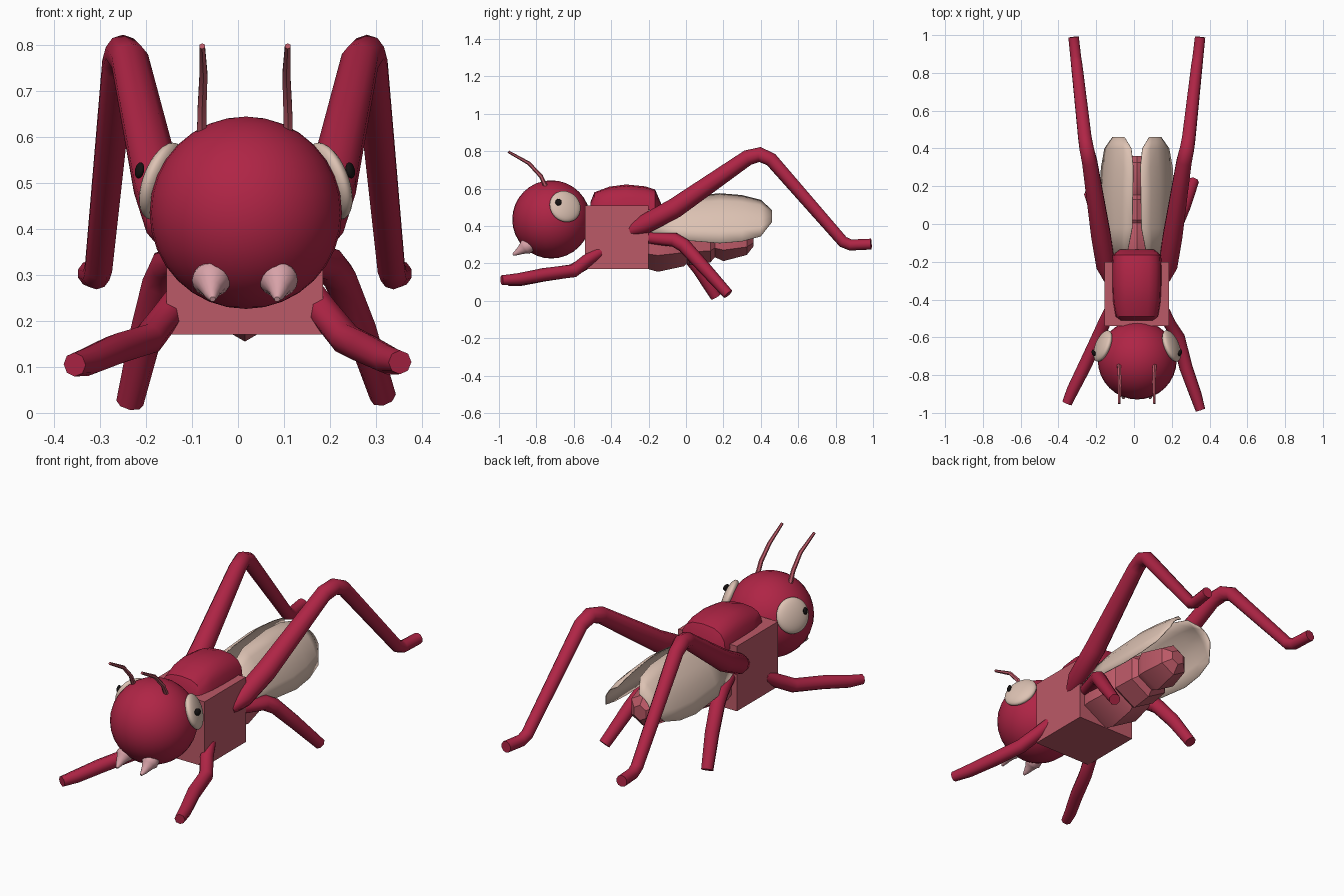
import bpy, bmesh, math
from mathutils import Vector

cube = bpy.data.objects.get("Cube")
if cube:
    bpy.data.objects.remove(cube, do_unlink=True)

CX = 0.015  # body centre line


def material(name, rgb):
    m = bpy.data.materials.new(name)
    m.use_nodes = True
    m.diffuse_color = (*rgb, 1)
    m.node_tree.nodes["Principled BSDF"].inputs["Base Color"].default_value = (*rgb, 1)
    return m


crimson = material("crimson", (0.43, 0.018, 0.06))
rose = material("rose", (0.50, 0.10, 0.135))
cream = material("cream", (0.72, 0.54, 0.45))
blush = material("blush", (0.68, 0.36, 0.39))
black = material("black", (0.008, 0.006, 0.006))


def finish(name, bm, mat, angle=40):
    bmesh.ops.recalc_face_normals(bm, faces=bm.faces)
    mesh = bpy.data.meshes.new(name)
    bm.to_mesh(mesh)
    bm.free()
    mesh.materials.append(mat)
    ob = bpy.data.objects.new(name, mesh)
    bpy.context.collection.objects.link(ob)
    bpy.ops.object.select_all(action="DESELECT")
    ob.select_set(True)
    bpy.context.view_layer.objects.active = ob
    bpy.ops.object.shade_smooth_by_angle(angle=math.radians(angle))
    return ob


def loft(name, rings, mat, closed=True, angle=40):
    """Skin a list of point rings; closed rings get end caps."""
    bm = bmesh.new()
    rows = [[bm.verts.new(p) for p in ring] for ring in rings]
    n = len(rows[0])
    for a, b in zip(rows, rows[1:]):
        for i in range(n if closed else n - 1):
            j = (i + 1) % n
            bm.faces.new((a[i], a[j], b[j], b[i]))
    if closed:
        bm.faces.new(rows[0])
        bm.faces.new(rows[-1])
    return finish(name, bm, mat, angle)


def tube(name, path, mat, sides=8, angle=50):
    """Tapered tube through points given as (x, y, z, radius)."""
    pts = [Vector(p[:3]) for p in path]
    rings = []
    for i, p in enumerate(pts):
        before, after = pts[max(i - 1, 0)], pts[min(i + 1, len(pts) - 1)]
        t = Vector()
        if i > 0:
            t += (p - before).normalized()
        if i < len(pts) - 1:
            t += (after - p).normalized()
        t.normalize()
        u = (Vector((1, 0, 0)) - t * t.x).normalized()
        v = t.cross(u)
        ring = []
        for k in range(sides):
            a = math.tau * k / sides + math.pi / 2
            ring.append(p + (u * math.cos(a) + v * math.sin(a)) * path[i][3])
        rings.append(ring)
    return loft(name, rings, mat, True, angle)


def ball(name, centre, radius, mat, flat=1.0, axis=None, seg=32):
    """Sphere, optionally flattened along an axis."""
    bm = bmesh.new()
    bmesh.ops.create_uvsphere(bm, u_segments=seg, v_segments=seg // 2, radius=radius)
    for v in bm.verts:
        v.co.z *= flat
    if axis:
        q = axis.to_track_quat("Z", "Y")
        for v in bm.verts:
            v.co = q @ v.co
    bmesh.ops.translate(bm, verts=bm.verts, vec=centre)
    return finish(name, bm, mat, 60)


# Head
head_centre = Vector((CX + 0.002, -0.72, 0.435))
ball("head", head_centre, 0.209, crimson)

# Thorax block
bm = bmesh.new()
bmesh.ops.create_cube(bm, size=0.34)
bmesh.ops.translate(bm, verts=bm.verts, vec=(CX, -0.37, 0.34))
finish("thorax", bm, rose)

# Domed shell on top of the thorax: y, half width, base height, crown height
shell = [(-0.51, 0.09, 0.49, 0.53), (-0.49, 0.115, 0.49, 0.58), (-0.41, 0.128, 0.49, 0.61),
         (-0.32, 0.132, 0.49, 0.622), (-0.22, 0.132, 0.49, 0.612),
         (-0.165, 0.128, 0.48, 0.595), (-0.135, 0.09, 0.48, 0.525)]
rings = []
for y, w, base, crown in shell:
    ring = []
    for k in range(9):
        a = math.pi * k / 8
        c, s = math.cos(a), math.sin(a)
        ring.append((CX + w * math.copysign(abs(c) ** 0.75, c), y, base + (crown - base) * s ** 0.75))
    rings.append(ring)
loft("back_shell", rings, crimson, True, 45)

# Abdomen segments, six-sided barrels: y, radius
segments = [
    [(-0.24, 0.15), (-0.15, 0.175), (-0.01, 0.145), (0.02, 0.11)],
    [(-0.02, 0.11), (0.02, 0.14), (0.13, 0.125), (0.16, 0.09)],
    [(0.14, 0.09), (0.20, 0.118), (0.325, 0.085), (0.36, 0.04)],
]
for i, seg in enumerate(segments):
    tube("abdomen_segment_%d" % (i + 1), [(CX, y, 0.33, r) for y, r in seg], rose, 6, 35)

# Wings: y, inner x and z, outer x and z
wing = [(-0.20, 0.06, 0.49, 0.155, 0.37), (-0.02, 0.025, 0.555, 0.19, 0.325),
        (0.18, 0.022, 0.575, 0.198, 0.308), (0.30, 0.02, 0.565, 0.19, 0.318),
        (0.40, 0.03, 0.54, 0.172, 0.345), (0.46, 0.065, 0.485, 0.13, 0.42)]
for side, label in ((1, "left"), (-1, "right")):
    rings = []
    for y, xi, zi, xo, zo in wing:
        ring = []
        for k in range(6):
            t = k / 5
            bulge = 0.12 * math.sin(math.pi * t)
            x = xi + (xo - xi) * t + (zi - zo) * bulge
            z = zi + (zo - zi) * t + (xo - xi) * bulge
            ring.append((CX + side * x, y, z))
        rings.append(ring)
    ob = loft(label + "_wing", rings, cream, False, 60)
    solid = ob.modifiers.new("thickness", "SOLIDIFY")
    solid.thickness = 0.004

# Paired parts: hind legs, eyes, feelers, jaws
hind = [(0.145, -0.295, 0.375, 0.03), (0.165, -0.22, 0.41, 0.052), (0.19, -0.06, 0.495, 0.054),
        (0.25, 0.33, 0.765, 0.042), (0.265, 0.395, 0.782, 0.04), (0.275, 0.455, 0.755, 0.037),
        (0.318, 0.84, 0.315, 0.031), (0.323, 0.88, 0.298, 0.03), (0.335, 0.99, 0.303, 0.029)]
feeler = [(0.094, -0.745, 0.60, 0.012), (0.093, -0.775, 0.665, 0.011),
          (0.09, -0.84, 0.735, 0.01), (0.093, -0.95, 0.797, 0.007)]
jaw = [(0.073, -0.83, 0.30, 0.036), (0.073, -0.858, 0.288, 0.042), (0.073, -0.868, 0.281, 0.033),
       (0.073, -0.888, 0.268, 0.022), (0.072, -0.905, 0.257, 0.015), (0.07, -0.925, 0.247, 0.006)]
for side, label in ((1, "left"), (-1, "right")):
    for name, path, mat, sides in (("hind_leg", hind, crimson, 10), ("feeler", feeler, rose, 6),
                                   ("jaw", jaw, blush, 16)):
        tube(label + "_" + name, [(CX + side * x, y, z, r) for x, y, z, r in path], mat, sides)
    out = Vector((side * 0.185, 0.075, 0.07)).normalized()
    eye = head_centre + out * 0.208
    ball(label + "_eye", eye, 0.088, cream, 0.34, out)
    pupil = Vector((CX + side * 0.229, -0.682, 0.527))
    ball(label + "_pupil", pupil, 0.018, black, 0.5, Vector((side, -0.3, 0.2)), 16)

# Front and middle legs, each posed on its own
legs = {
    "left_front_leg": [(0.16, -0.46, 0.26, 0.03), (0.19, -0.53, 0.215, 0.034), (0.235, -0.60, 0.16, 0.035),
                       (0.275, -0.76, 0.14, 0.035), (0.325, -0.90, 0.115, 0.032), (0.352, -0.985, 0.11, 0.026)],
    "right_front_leg": [(-0.13, -0.46, 0.25, 0.03), (-0.16, -0.53, 0.205, 0.034), (-0.195, -0.61, 0.16, 0.035),
                        (-0.265, -0.76, 0.138, 0.035), (-0.325, -0.88, 0.112, 0.032), (-0.355, -0.95, 0.105, 0.026)],
    "left_middle_leg": [(0.14, -0.23, 0.34, 0.03), (0.195, -0.06, 0.325, 0.038), (0.22, -0.01, 0.295, 0.038),
                        (0.265, 0.09, 0.185, 0.035), (0.315, 0.225, 0.035, 0.029)],
    "right_middle_leg": [(-0.11, -0.21, 0.34, 0.03), (-0.155, -0.07, 0.32, 0.038), (-0.17, -0.02, 0.285, 0.038),
                         (-0.20, 0.07, 0.17, 0.036), (-0.235, 0.16, 0.022, 0.03)],
}
for name, path in legs.items():
    tube(name, path, crimson, 8)
